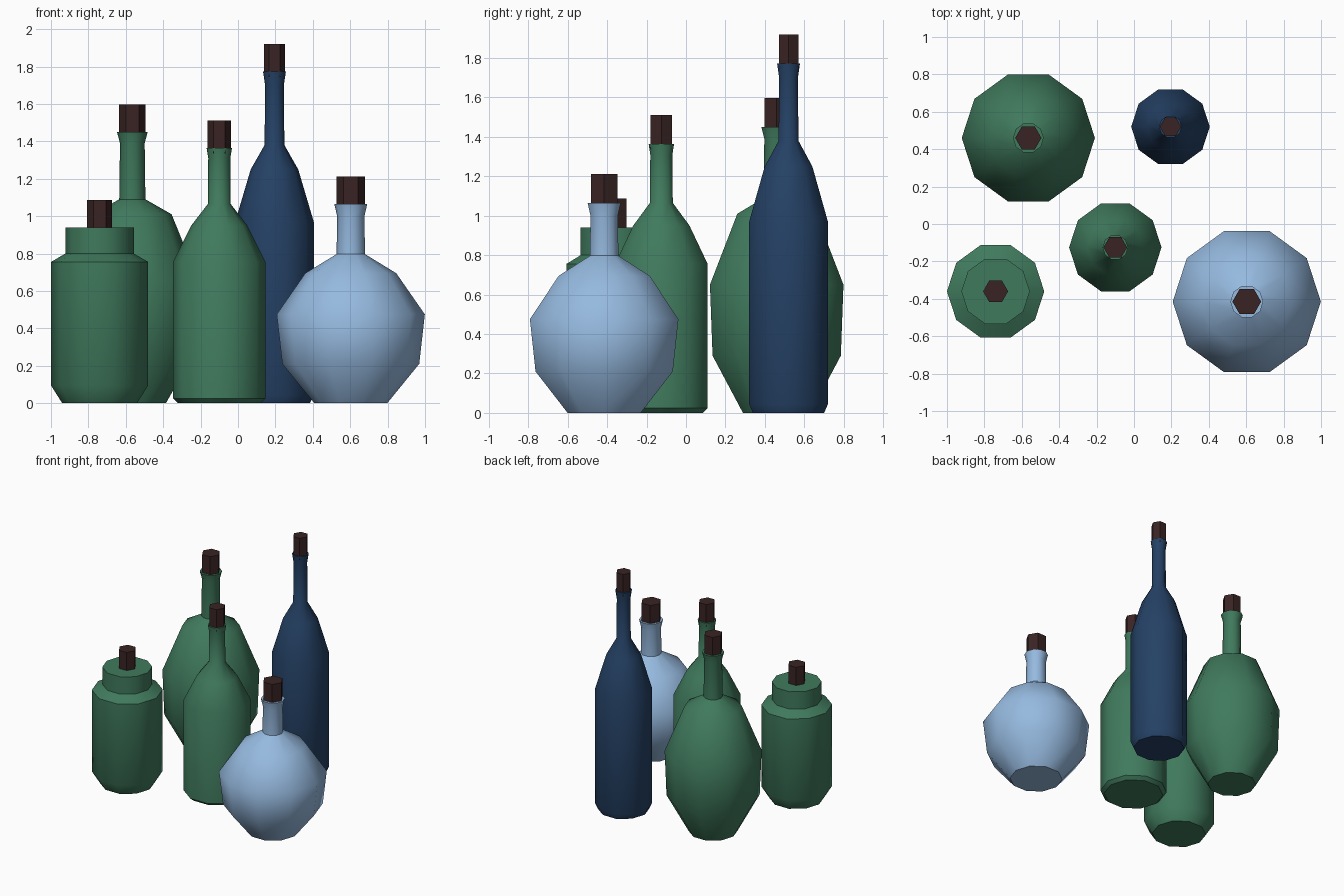
import bpy
import bmesh
from math import cos, sin, pi, radians

if "Cube" in bpy.data.objects:
    bpy.data.objects.remove(bpy.data.objects["Cube"])


def make_material(name, rgb):
    mat = bpy.data.materials.new(name)
    mat.diffuse_color = (*rgb, 1)
    mat.use_nodes = True
    mat.node_tree.nodes["Principled BSDF"].inputs["Base Color"].default_value = (*rgb, 1)
    return mat


green = make_material("bottle green", (0.051, 0.195, 0.109))
navy = make_material("navy glass", (0.018, 0.053, 0.130))
pale = make_material("pale blue glass", (0.305, 0.491, 0.745))
brown = make_material("dark cork", (0.042, 0.0176, 0.0176))


def lathe(name, center, profile, sides, mat, smooth_angle):
    """Revolve (radius, height) pairs into a closed solid."""
    bm = bmesh.new()
    rings = []
    for r, z in profile:
        rings.append([bm.verts.new((r * cos(2 * pi * i / sides), r * sin(2 * pi * i / sides), z))
                      for i in range(sides)])
    for low, high in zip(rings, rings[1:]):
        for i in range(sides):
            j = (i + 1) % sides
            bm.faces.new((low[i], low[j], high[j], high[i]))
    bm.faces.new(rings[0][::-1])
    bm.faces.new(rings[-1])
    mesh = bpy.data.meshes.new(name)
    bm.to_mesh(mesh)
    bm.free()
    mesh.materials.append(mat)
    obj = bpy.data.objects.new(name, mesh)
    obj.location = (*center, 0)
    bpy.context.collection.objects.link(obj)
    if smooth_angle:
        bpy.ops.object.select_all(action="DESELECT")
        obj.select_set(True)
        bpy.context.view_layer.objects.active = obj
        bpy.ops.object.shade_smooth_by_angle(angle=radians(smooth_angle))
    return obj


def bottle(name, center, mat, cork_radius, profile):
    """Ten-sided bottle with a six-sided stopper standing in its mouth."""
    lathe(name, center, profile, 10, mat, 40)
    top = profile[-1][1]
    lathe(name + "_cork", center, [(cork_radius, top - 0.03), (cork_radius, top + 0.147)],
          6, brown, 0)


# Squat wide-mouthed jar
bottle("jar", (-0.74, -0.36), green, 0.067,
       [(0.20, 0), (0.26, 0.095), (0.26, 0.755), (0.183, 0.80), (0.183, 0.94)])

# Large egg-shaped bottle
bottle("round_green_bottle", (-0.565, 0.46), green, 0.07,
       [(0.18, 0), (0.342, 0.29), (0.356, 0.65), (0.21, 1.01), (0.07, 1.09),
        (0.066, 1.39), (0.082, 1.45)])

# Straight-sided bottle in the middle
bottle("straight_green_bottle", (-0.10, -0.125), green, 0.063,
       [(0.22, 0), (0.247, 0.025), (0.247, 0.755), (0.15, 0.95), (0.061, 1.065),
        (0.059, 1.31), (0.068, 1.365)])

# Tall slim bottle
bottle("tall_navy_bottle", (0.195, 0.52), navy, 0.057,
       [(0.19, 0), (0.21, 0.045), (0.21, 0.97), (0.127, 1.25), (0.053, 1.38),
        (0.05, 1.70), (0.061, 1.773)])

# Round flask
bottle("pale_flask", (0.603, -0.415), pale, 0.077,
       [(0.195, 0), (0.366, 0.21), (0.396, 0.475), (0.243, 0.695), (0.076, 0.797),
        (0.073, 1.0), (0.088, 1.065)])
